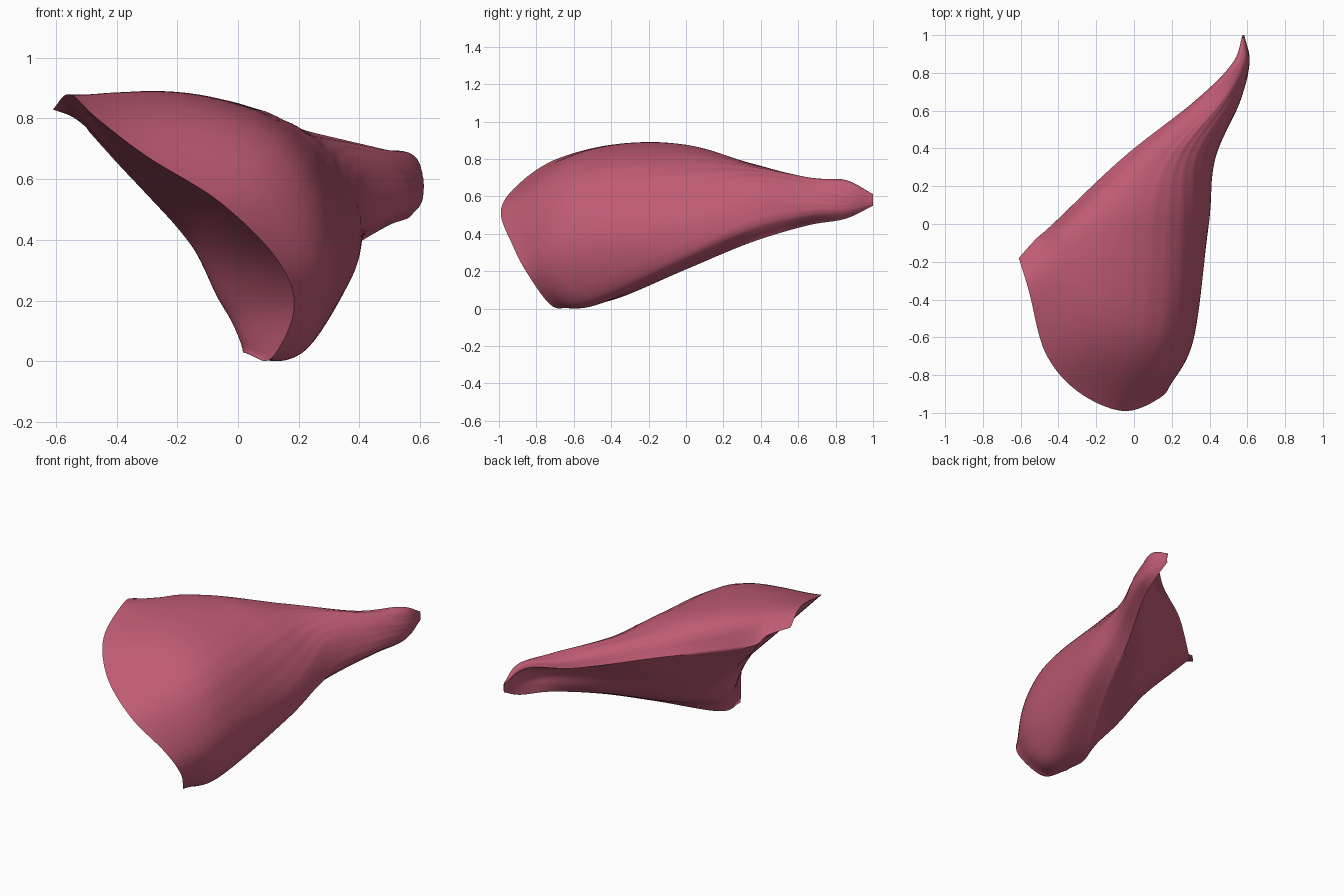
import bpy, bmesh, math
from mathutils import Vector

if "Cube" in bpy.data.objects:
    bpy.data.objects.remove(bpy.data.objects["Cube"])

N = 64        # samples across the outer (and inner) face
STEPS = 14    # samples between two stations


def spline(pts, t):
    """Catmull-Rom through pts, t in 0..1, open ends."""
    f = t * (len(pts) - 1)
    i = min(int(f), len(pts) - 2)
    f -= i
    p1, p2 = pts[i], pts[i + 1]
    p0 = pts[i - 1] if i > 0 else p1 * 2 - p2
    p3 = pts[i + 2] if i + 2 < len(pts) else p2 * 2 - p1
    return 0.5 * (p1 * 2 + (p2 - p0) * f + (p0 * 2 - p1 * 5 + p2 * 4 - p3) * f**2
                  + (p1 * 3 - p0 - p2 * 3 + p3) * f**3)


def ring(pts):
    """Outer face is points 0-6, inner face runs from 6 back to 0."""
    outer, inner = pts[:7], pts[6:] + pts[:1]
    return ([spline(outer, k / N) for k in range(N + 1)]
            + [spline(inner, k / N) for k in range(1, N)])


def plane(y, xz):
    return ring([Vector((x, y, z)) for x, z in xz])


# thin front rim: outer and inner faces meet here
rim = [Vector(p) for p in [
    (-.61, -.18, .835), (-.555, -.36, .885), (-.47, -.68, .81), (-.3, -.885, .68),
    (-.06, -.99, .53), (.13, -.925, .34), (.185, -.84, .18),
    (.11, -.71, .015), (.03, -.59, .03)]]
rim = [spline(rim, k / N) for k in range(N + 1)]
rim_ring = rim + rim[-2:0:-1]

# belly of the fan
belly = ring([Vector(p) for p in [
    (-.52, -.08, .80), (-.41, -.22, .89), (-.11, -.5, .85), (.18, -.61, .69),
    (.315, -.61, .36), (.23, -.52, .05), (.03, -.38, .055),
    (-.05, -.37, .19), (-.14, -.35, .40), (-.33, -.24, .60)]])

stations = [
    rim_ring, belly,
    plane(0.0, [(-.43, .73), (-.32, .865), (-.04, .865), (.23, .745), (.38, .50),
                (.375, .285), (.22, .215), (.02, .27), (-.14, .42), (-.27, .56)]),
    plane(.35, [(-.06, .70), (.02, .765), (.13, .78), (.27, .745), (.39, .64),
                (.43, .46), (.35, .36), (.22, .4), (.11, .51), (.01, .61)]),
    # narrow tendon with a hollow inner side
    plane(.65, [(.32, .645), (.35, .69), (.42, .705), (.48, .70), (.54, .63),
                (.56, .52), (.49, .45), (.48, .5), (.47, .56), (.41, .62)]),
    plane(.85, [(.52, .67), (.535, .69), (.56, .692), (.59, .67), (.61, .60),
                (.605, .53), (.57, .485), (.576, .52), (.577, .57), (.56, .63)]),
]
tip = Vector((.58, 1.0, .585))
stations.append([tip + Vector(((p.x - .57) * .1, 0, (p.z - .585) * .3))
                 for p in stations[-1]])

# loft along the fibres, with shallow grooves on the outer face
bm = bmesh.new()
M = len(rim_ring)
rows = (len(stations) - 1) * STEPS
columns = [[s[k] for s in stations] for k in range(M)]
grid = []
for r in range(rows + 1):
    t = r / rows
    row = []
    for k in range(M):
        p = spline(columns[k], t)
        if 0 < k < N:
            u = k / N
            w = (math.sin(u * 75 + 3 * math.sin(t * 4)) * math.sin(u * 31 + t * 5)
                 + .5 * math.sin(u * 120 + t * 6))
            out = Vector((p.x - .1, 0, p.z - .52)).normalized()
            p = p + out * w * .0025 * (1 - .5 * t) * math.sin(math.pi * t) * math.sin(math.pi * u)
        row.append(bm.verts.new(p))
    grid.append(row)
for a, b in zip(grid, grid[1:]):
    for k in range(M):
        j = (k + 1) % M
        bm.faces.new((a[k], a[j], b[j], b[k]))
bm.faces.new(grid[-1])
bmesh.ops.remove_doubles(bm, verts=bm.verts, dist=1e-5)
bmesh.ops.recalc_face_normals(bm, faces=bm.faces)

# rest on the ground
low = min(v.co.z for v in bm.verts)
bmesh.ops.translate(bm, verts=bm.verts, vec=(0, 0, -low))

mesh = bpy.data.meshes.new("fan_muscle")
bm.to_mesh(mesh)
bm.free()
muscle = bpy.data.objects.new("fan_muscle", mesh)
bpy.context.collection.objects.link(muscle)
mat = bpy.data.materials.new("muscle rose")
mat.diffuse_color = (.52, .105, .17, 1)
mat.use_nodes = True
mat.node_tree.nodes["Principled BSDF"].inputs["Base Color"].default_value = mat.diffuse_color
mesh.materials.append(mat)

bpy.context.view_layer.objects.active = muscle
muscle.select_set(True)
bpy.ops.object.shade_smooth_by_angle(angle=math.radians(60))
